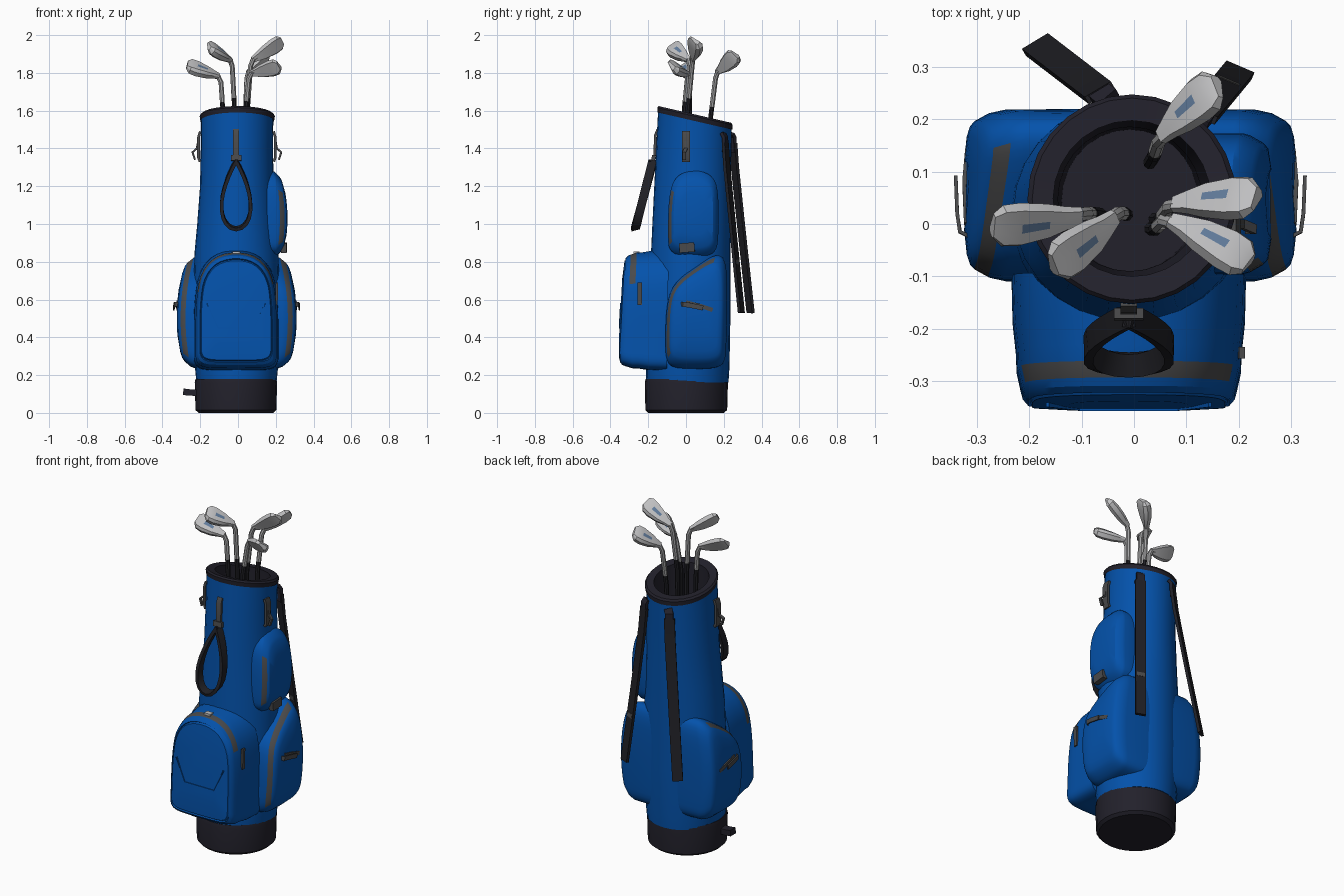
import bpy, bmesh, math
from mathutils import Vector as V

if "Cube" in bpy.data.objects:
    bpy.data.objects.remove(bpy.data.objects["Cube"])


def material(name, c):
    m = bpy.data.materials.new(name)
    m.diffuse_color = (*c, 1)
    m.use_nodes = True
    m.node_tree.nodes["Principled BSDF"].inputs["Base Color"].default_value = m.diffuse_color
    return m


BLUE = material("blue fabric", (0.0012, 0.085, 0.41))
DARK = material("dark plastic", (0.016, 0.015, 0.024))
BLACK = material("black webbing", (0.014, 0.014, 0.018))
GREY = material("grey zip", (0.068, 0.068, 0.07))
SILVER = material("club steel", (0.52, 0.52, 0.53))
HOSEL = material("shaft steel", (0.38, 0.38, 0.385))
TINT = material("blue tinted steel", (0.12, 0.20, 0.33))


def loft(name, rings, mats, caps=(True, True), rule=None):
    """Skin a list of equal-length point rings; rule(layer, index) picks the material."""
    bm = bmesh.new()
    vs = [[bm.verts.new(p) for p in r] for r in rings]
    n = len(rings[0])
    for i in range(len(vs) - 1):
        for j in range(n):
            k = (j + 1) % n
            f = bm.faces.new((vs[i][j], vs[i][k], vs[i + 1][k], vs[i + 1][j]))
            if rule:
                f.material_index = rule(i, j)
    if caps[0]:
        bm.faces.new(vs[0])
    if caps[1]:
        bm.faces.new(vs[-1])
    bmesh.ops.recalc_face_normals(bm, faces=bm.faces)
    me = bpy.data.meshes.new(name)
    bm.to_mesh(me)
    bm.free()
    for m in mats:
        me.materials.append(m)
    ob = bpy.data.objects.new(name, me)
    bpy.context.collection.objects.link(ob)
    return ob


def tangents(pts):
    return [(pts[min(i + 1, len(pts) - 1)] - pts[max(i - 1, 0)]).normalized() for i in range(len(pts))]


def ribbon(name, pts, wdir, w, t, mat):
    """Flat band along a path, width along wdir."""
    pts = [V(p) for p in pts]
    rings = []
    for p, T in zip(pts, tangents(pts)):
        W = V(wdir)
        W = (W - T * W.dot(T)).normalized()
        N = T.cross(W)
        rings.append([p + W * a * w / 2 + N * b * t / 2 for a, b in ((-1, -1), (1, -1), (1, 1), (-1, 1))])
    return loft(name, rings, [mat])


def tube(name, pts, r, mat, sides=8):
    pts = [V(p) for p in pts]
    rings = []
    for p, T in zip(pts, tangents(pts)):
        A = T.cross(V((0.3, 1, 0.1))).normalized()
        B = T.cross(A)
        rings.append([p + r * (A * math.cos(k * math.tau / sides) + B * math.sin(k * math.tau / sides))
                      for k in range(sides)])
    return loft(name, rings, [mat])


def oval(z, cx, y0, y1, rx, tilt=0.0, n=28):
    cy, ry = (y0 + y1) / 2, (y1 - y0) / 2
    return [V((cx + rx * math.cos(a), cy + ry * math.sin(a), z - tilt * ry * math.sin(a)))
            for a in (k * math.tau / n for k in range(n))]


def rounded(pts, times=2):
    """Corner cutting on a closed outline."""
    for _ in range(times):
        out = []
        for i, p in enumerate(pts):
            q = pts[(i + 1) % len(pts)]
            out += [tuple(.75 * a + .25 * b for a, b in zip(p, q)), tuple(.25 * a + .75 * b for a, b in zip(p, q))]
        pts = out
    return pts


def pocket(name, outline, layers, place, zip_layer, is_zip):
    o = rounded(outline)
    cu = (min(p[0] for p in o) + max(p[0] for p in o)) / 2
    cv = (min(p[1] for p in o) + max(p[1] for p in o)) / 2
    rings = [[V(place(cu + (u - cu) * s, cv + (v - cv) * s, d)) for u, v in o] for d, s in layers]
    return loft(name, rings, [BLUE, GREY], rule=lambda i, j: int(i == zip_layer and is_zip(*o[j])))


# Bag body, base and rim with hollow liner
loft("bag_body", [oval(0.16, -.008, -.21, .225, .212), oval(0.24, -.008, -.212, .23, .22),
                  oval(0.5, -.008, -.2, .235, .232), oval(0.85, -.008, -.185, .235, .222),
                  oval(1.0, -.008, -.178, .236, .208), oval(1.2, -.006, -.168, .238, .195),
                  oval(1.4, -.006, -.158, .24, .191), oval(1.55, -.005, -.148, .242, .192, .23)],
     [BLUE], caps=(True, False))
loft("bag_base", [oval(0, -.011, -.2, .2, .198), oval(.015, -.011, -.215, .218, .214),
                  oval(.16, -.011, -.218, .222, .218), oval(.18, -.011, -.214, .22, .214)], [DARK])
loft("rim_and_liner", [oval(1.545, -.004, -.15, .245, .195, .23), oval(1.57, -.004, -.152, .247, .199, .23),
                       oval(1.58, -.004, -.145, .24, .19, .23), oval(1.575, -.004, -.1, .197, .15, .23),
                       oval(1.54, -.004, -.1, .197, .15, .23), oval(1.3, -.008, -.09, .185, .137),
                       oval(.9, -.008, -.09, .18, .13)],
     [DARK], caps=(False, True))
ribbon("base_tab", [(-.2, -.03, .107), (-.255, -.03, .108), (-.29, -.03, .112)], (0, 1, 0), .05, .034, DARK)

# Front pocket with arched zip and recessed panel seam
front = lambda u, v, d: (u, -d * (1 - .15 * (v - .3)), v)
pocket("front_pocket",
       [(-.225, .34), (-.225, .27), (-.19, .24), (-.1, .235), (.08, .235), (.17, .24), (.205, .27), (.205, .34),
        (.205, .58), (.18, .75), (.08, .85), (-.1, .85), (-.2, .75), (-.225, .58)],
       [(.1, 1.04), (.19, 1.03), (.25, 1), (.284, .995), (.318, .96), (.335, .94), (.348, .89), (.341, .875),
        (.352, .855), (.36, .55)],
       front, 3, lambda u, v: v > .67)
flap = [front(u, v, .358) for u, v in ((-.165, .58), (-.105, .45), (.085, .45), (.145, .58))]
ribbon("flap_seam", flap, (0, 1, 0), .012, .006, BLUE)
ribbon("front_zip_pull", [(-.03, -.262, .845), (.01, -.262, .845)], (0, 1, 0), .03, .02, SILVER)
ribbon("front_pocket_side_zip", [(.204, -.245, .57), (.206, -.245, .69)], (0, 1, 0), .022, .012, GREY)

# Side pockets, mirrored
for side, s in (("right", 1), ("left", -1)):
    place = lambda y, z, d, s=s: (-.007 + s * (d + .007 - .035 * ((z - .5) / .29) ** 2), y, z)
    pocket(side + "_side_pocket",
           [(-.11, .36), (-.1, .27), (-.06, .24), (.05, .235), (.16, .24), (.205, .27), (.212, .36),
            (.218, .65), (.21, .8), (.17, .84), (.09, .8), (-.05, .7), (-.1, .6)],
           [(.06, 1.02), (.235, 1.01), (.264, .97), (.29, .88), (.299, .82), (.305, .7), (.31, .4)],
           place, 2, lambda u, v: v > .3 and (u < -.07 or (v > .6 and u < .16)))
    # slanted secondary zip and its pull
    ribbon(side + "_slant_zip", [place(0, .585, .307), place(.08, .565, .309), place(.14, .545, .303)],
           (0, 0, 1), .022, .012, GREY)
    ribbon(side + "_zip_pull", [place(-.025, .575, .30), place(-.015, .575, .32), place(.02, .57, .325),
                                place(.09, .555, .327)], (0, 0, 1), .026, .007, GREY)
    # clip loops near the top
    X = lambda x, s=s: -.006 + s * x
    ribbon(side + "_clip_band", [(X(.194), 0, 1.49), (X(.203), 0, 1.46), (X(.203), 0, 1.35), (X(.195), 0, 1.33)],
           (0, 1, 0), .042, .014, GREY)
    ribbon(side + "_clip_hook", [(X(.203), 0, 1.45), (X(.212), 0, 1.4), (X(.235), -.01, 1.38), (X(.222), -.01, 1.34)],
           (0, 1, 0), .018, .01, GREY)

# Upper right pocket
pocket("upper_right_pocket",
       [(-.095, .93), (-.085, .86), (-.02, .83), (.1, .83), (.16, .86), (.17, .95), (.17, 1.15), (.15, 1.24),
        (.08, 1.28), (-.02, 1.27), (-.07, 1.22), (-.09, 1.12)],
       [(.14, 1.02), (.208, 1.02), (.222, .99), (.247, .88), (.256, .8), (.262, .5)],
       lambda y, z, d: (d - .03 * ((z - 1.03) / .24) ** 2 * (d - .14) / .1, y, z), 2,
       lambda u, v: u < -.06 and .9 < v < 1.2)
ribbon("pocket_badge", [(.242, -.035, .872), (.244, .045, .878)], (0, 0, 1), .05, .03, GREY)

# Front carry handle
ribbon("handle_clip_band", [(-.01, -.15, 1.5), (-.01, -.162, 1.47), (-.01, -.166, 1.36)], (1, 0, 0), .032, .014, GREY)
ribbon("handle_buckle", [(-.01, -.17, 1.365), (-.01, -.174, 1.335)], (1, 0, 0), .056, .02, GREY)
loop = []
for k in range(25):
    t = math.tau * k / 24
    z = 1.155 + .18 * math.cos(t)
    loop.append((-.01 + .1 * math.sin(t) * math.sin(t / 2), -.175 - (1.335 - z) * .26, z))
ribbon("handle_loop", loop, (0, 1, .26), .045, .018, BLACK)

# Two hanging shoulder straps on the back
for n, a, b, wd in (("left", (-.065, .25), (-.185, .342), (.85, .5, 0)), ("right", (.13, .208), (.2, .293), (.9, -.38, 0))):
    at = lambda t, z, a=a, b=b: (a[0] + (b[0] - a[0]) * t, a[1] + (b[1] - a[1]) * t, z)
    ribbon(n + "_strap_anchor", [at(-.14, 1.48), at(-.02, 1.46), at(0, 1.38)], wd, .045, .018, DARK)
    ribbon(n + "_shoulder_strap", [at(0, 1.43), at(.1, 1.3), at(.5, .95), at(1, .53)], wd, .058, .016, BLACK)
ribbon("right_strap_buckle", [at(.66, .81), at(.69, .785)], wd, .045, .02, GREY)


# Golf clubs: dark grip, steel neck, tapered iron head
def club(i, foot, bend, toe):
    foot, bend, toe = V(foot), V(bend), V(toe)
    down = foot + (foot - bend) * 2.2
    down.x, down.y, down.z = foot.x * .8, foot.y * .9, .92
    mid = foot.lerp(bend, .25)
    D = (toe - bend).normalized()
    tube(f"club_{i}_grip", [down, foot, mid], .013, BLACK)
    knee = bend - (bend - foot).normalized() * .03
    tube(f"club_{i}_neck", [mid, knee, bend + D * .015, bend + D * .04], .0135, HOSEL)
    H = D.cross(V((0, 0, 1))).normalized()
    W = (H + H.cross(D).normalized() * .95).normalized()
    N = D.cross(W)
    L = (toe - bend).length
    rings = []
    for t, lo, hi, th in ((.05, .014, .014, .014), (.22, .024, .02, .02), (.42, .038, .032, .025),
                          (.72, .047, .044, .027), (.9, .043, .045, .024), (1, .022, .03, .013)):
        c = bend + D * L * t
        # six-sided section, with the upper face split so a narrow tinted stripe fits
        rings.append([c - W * lo - N * th * .5, c - W * lo * .7 - N * th, c - W * lo * .15 - N * th * .88,
                      c + W * hi * .3 - N * th * .77, c + W * hi - N * th * .6, c + W * hi + N * th * .3,
                      c - W * lo * .6 + N * th, c - W * lo + N * th * .5])
    loft(f"club_{i}_head", rings, [SILVER, TINT], rule=lambda a, j: int(a == 2 and j == 2))


for i, spec in enumerate((
        ((-.08, .02, 1.6), (-.092, .02, 1.78), (-.27, -.005, 1.84)),
        ((-.018, .02, 1.6), (-.032, .02, 1.865), (-.155, -.08, 1.94)),
        ((.05, .01, 1.6), (.068, .035, 1.865), (.235, .05, 1.968)),
        ((.04, -.01, 1.6), (.06, .01, 1.795), (.22, -.075, 1.835)),
        ((.038, .13, 1.56), (.048, .16, 1.8), (.16, .265, 1.895))), 1):
    club(i, *spec)

# Smooth soft surfaces, keep sharp edges
for ob in bpy.context.scene.objects:
    ob.select_set(True)
    bpy.context.view_layer.objects.active = ob
bpy.ops.object.shade_smooth_by_angle(angle=math.radians(28))
